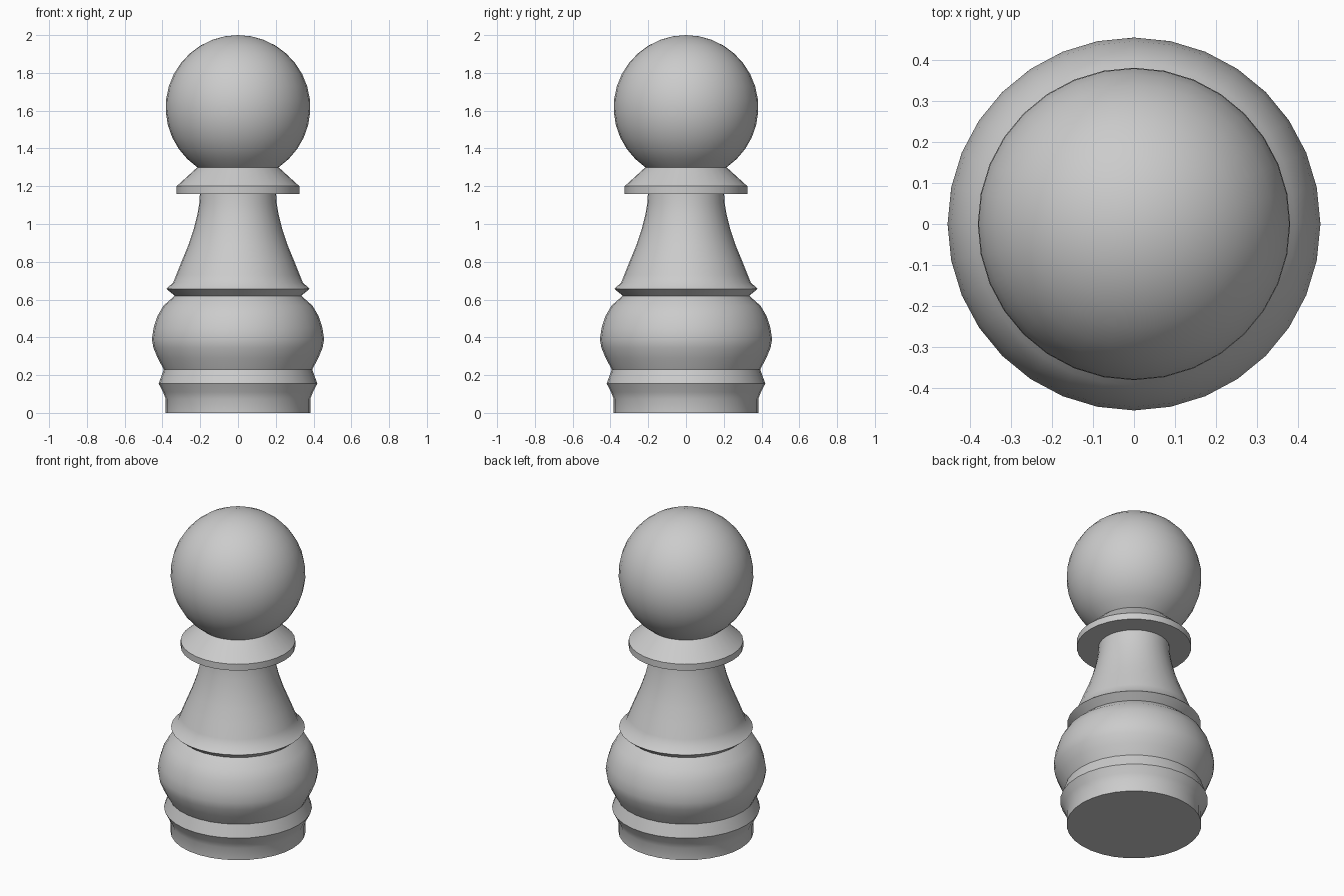
import bpy, bmesh, math
from mathutils import Vector

if "Cube" in bpy.data.objects:
    bpy.data.objects.remove(bpy.data.objects["Cube"])

SIDES = 32


def lathe(name, profile):
    """Revolve (radius, z) points, listed bottom to top, around the z axis."""
    bm = bmesh.new()
    verts = [bm.verts.new((r, 0, z)) for r, z in profile]
    edges = [bm.edges.new(pair) for pair in zip(verts, verts[1:])]
    bmesh.ops.spin(bm, geom=verts + edges, cent=(0, 0, 0), axis=(0, 0, 1),
                   angle=math.tau, steps=SIDES, use_duplicate=False)
    bmesh.ops.remove_doubles(bm, verts=bm.verts[:], dist=1e-4)
    bmesh.ops.recalc_face_normals(bm, faces=bm.faces[:])
    # open shells: make sure the normals face away from the axis
    side = max(bm.faces, key=lambda f: abs(f.normal.xy.dot(f.calc_center_median().xy)))
    if side.normal.xy.dot(side.calc_center_median().xy) < 0:
        bmesh.ops.reverse_faces(bm, faces=bm.faces[:])
    mesh = bpy.data.meshes.new(name)
    bm.to_mesh(mesh)
    bm.free()
    obj = bpy.data.objects.new(name, mesh)
    bpy.context.collection.objects.link(obj)
    bpy.context.view_layer.objects.active = obj
    bpy.ops.object.select_all(action='DESELECT')
    obj.select_set(True)
    bpy.ops.object.shade_smooth_by_angle(angle=math.radians(30))
    return obj


# Base: closed foot with a flared rim
lathe("base", [(0, 0), (0.383, 0), (0.383, 0.075), (0.397, 0.11),
               (0.42, 0.155), (0.393, 0.23)])

# Bulging lower body
lathe("lower_body", [(0.393, 0.23), (0.425, 0.29), (0.448, 0.345), (0.456, 0.39),
                     (0.447, 0.45), (0.428, 0.51), (0.395, 0.567), (0.335, 0.62)])

# Tapered neck with a sharp skirt at the bottom
lathe("neck", [(0.335, 0.62), (0.38, 0.657), (0.343, 0.69), (0.327, 0.73),
               (0.295, 0.81), (0.262, 0.89), (0.235, 0.97), (0.215, 1.05),
               (0.205, 1.11), (0.202, 1.16)])

# Collar: flat underside, short rim, sloping top
lathe("collar", [(0.202, 1.16), (0.325, 1.16), (0.325, 1.2), (0.215, 1.3)])

# Ball head, cut off where it meets the collar
R, CENTRE, STEPS = 0.383, 1.617, 14
start = math.asin((1.3 - CENTRE) / R)
angles = [start + (math.pi / 2 - start) * i / STEPS for i in range(STEPS + 1)]
lathe("head", [(R * math.cos(a), CENTRE + R * math.sin(a)) for a in angles])
